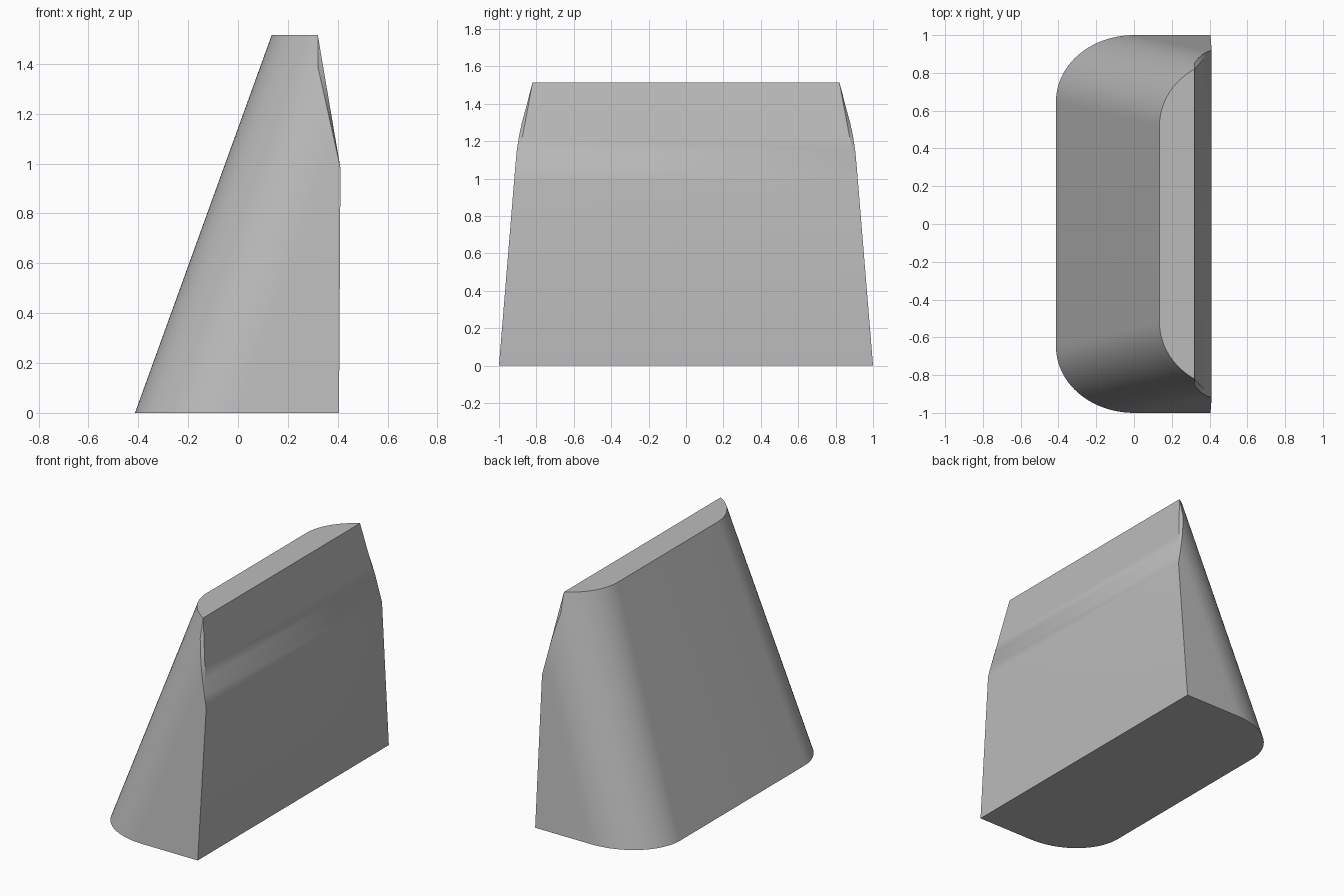
import bpy, bmesh, math

if "Cube" in bpy.data.objects:
    bpy.data.objects.remove(bpy.data.objects["Cube"])

HEIGHT, KINK, CREASE = 1.515, 0.98, 1.39
ARC_STEPS = 20


def lerp(a, b, t):
    return a + (b - a) * t


def half_section(z):
    """Half outline at height z, from the sloped face round to the flat back."""
    t = z / HEIGHT
    cx, cy = lerp(0, 0.535, t), lerp(0.65, 0.52, t)
    rx, ry = lerp(0.413, 0.4, t), lerp(0.35, 0.356, t)
    # flat back leans inwards above the kink
    if z <= KINK:
        back = limit = lerp(0.405, 0.411, z / KINK)
        edge_y = cy + ry
    else:
        s = (z - KINK) / (HEIGHT - KINK)
        back, edge_y = lerp(0.411, 0.32, s), lerp(0.92, 0.82, s)
        limit = lerp(0.411, 0.32, min(1, (z - KINK) / (CREASE - KINK)))
    # rounded corner, stopped where it meets the back
    end = math.acos(max(0, min(1, (cx - limit) / rx)))
    pts = []
    for i in range(ARC_STEPS + 1):
        a = end * i / ARC_STEPS
        pts.append((cx - rx * math.cos(a), cy + ry * math.sin(a), z))
    pts.append((limit, cy + ry * math.sin(end), z))
    pts.append((back, edge_y, z))
    return pts


# Tapered body: stacked sections joined into one closed skin
bm = bmesh.new()
levels = [0, KINK, 1.06, 1.15, 1.22, 1.3, CREASE, 1.45, HEIGHT]
rings = []
for z in levels:
    half = half_section(z)
    outline = half + [(x, -y, h) for x, y, h in reversed(half)]
    rings.append([bm.verts.new(p) for p in outline])
count = len(rings[0])
for low, high in zip(rings, rings[1:]):
    for i in range(count):
        j = (i + 1) % count
        bm.faces.new((low[i], low[j], high[j], high[i]))
bm.faces.new(rings[0])
bm.faces.new(rings[-1])
bmesh.ops.remove_doubles(bm, verts=bm.verts, dist=0.0015)
bmesh.ops.recalc_face_normals(bm, faces=bm.faces)

mesh = bpy.data.meshes.new("tapered_body")
bm.to_mesh(mesh)
bm.free()
body = bpy.data.objects.new("tapered_body", mesh)
bpy.context.collection.objects.link(body)

# Plain grey finish
grey = bpy.data.materials.new("plain_grey")
grey.use_nodes = True
colour = (0.5, 0.5, 0.5, 1)
grey.diffuse_color = colour
grey.node_tree.nodes["Principled BSDF"].inputs["Base Color"].default_value = colour
mesh.materials.append(grey)

bpy.context.view_layer.objects.active = body
body.select_set(True)
bpy.ops.object.shade_smooth_by_angle(angle=math.radians(30))
